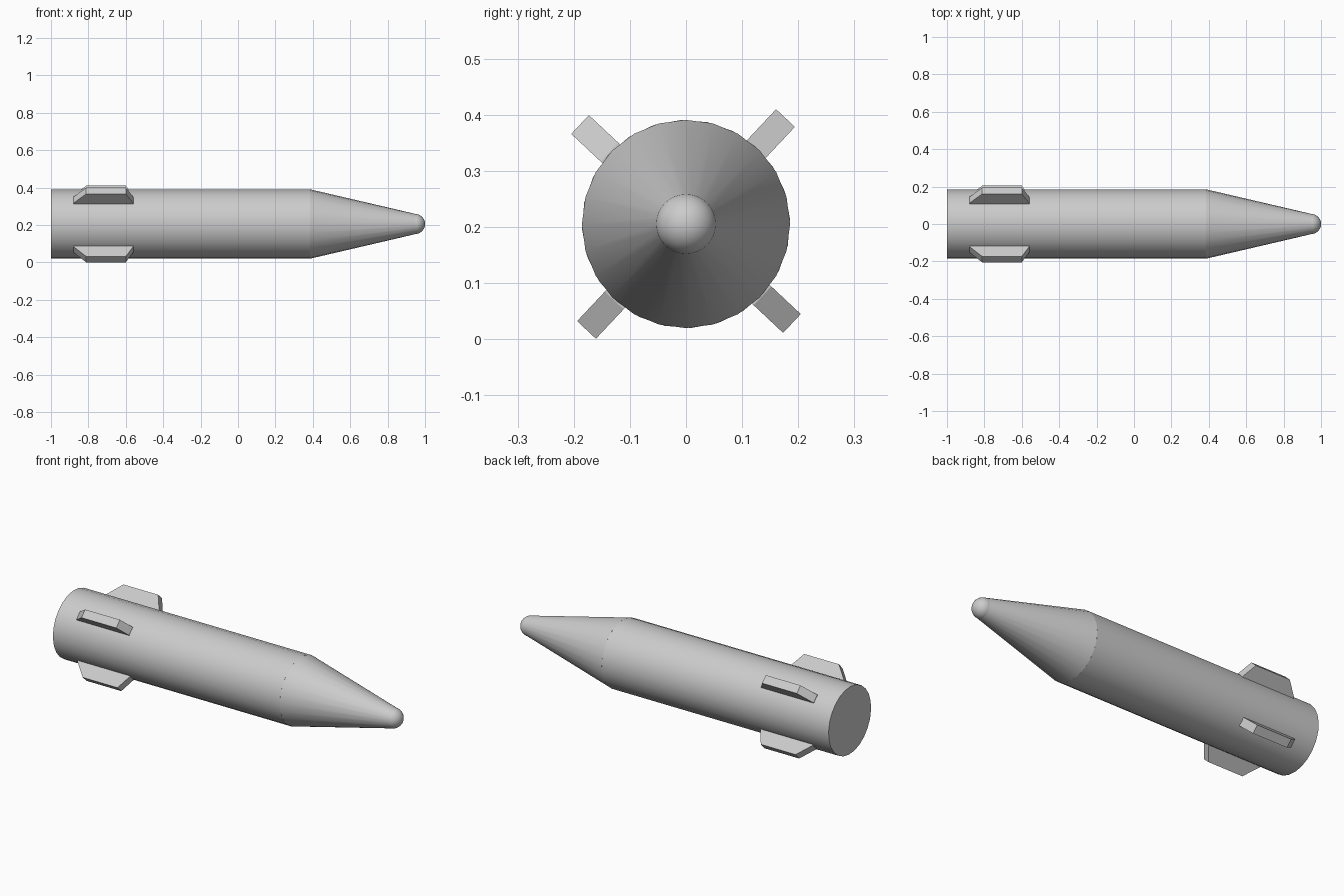
import bpy, bmesh
from math import radians, pi
from mathutils import Matrix, Vector

if "Cube" in bpy.data.objects:
    bpy.data.objects.remove(bpy.data.objects["Cube"])

AXIS_Z = 0.2055   # height of the rocket's long axis
RADIUS = 0.1855


def finish(name, bm, angle=None):
    bmesh.ops.recalc_face_normals(bm, faces=bm.faces)
    mesh = bpy.data.meshes.new(name)
    bm.to_mesh(mesh)
    bm.free()
    ob = bpy.data.objects.new(name, mesh)
    ob.location.z = AXIS_Z
    bpy.context.collection.objects.link(ob)
    if angle:
        bpy.ops.object.select_all(action='DESELECT')
        ob.select_set(True)
        bpy.context.view_layer.objects.active = ob
        bpy.ops.object.shade_smooth_by_angle(angle=radians(angle))
    return ob


def tube(name, x0, x1, r0, r1, spin):
    # Capped cylinder or cone lying along x
    bm = bmesh.new()
    m = (Matrix.Translation(((x0 + x1) / 2, 0, 0)) @ Matrix.Rotation(radians(spin), 4, 'X')
         @ Matrix.Rotation(pi / 2, 4, 'Y'))
    bmesh.ops.create_cone(bm, cap_ends=True, segments=24, radius1=r0, radius2=r1,
                          depth=x1 - x0, matrix=m)
    return finish(name, bm, 35)


# Body and nose
tube("body", -1.0, 0.385, RADIUS, RADIUS, 3)
tube("nose_cone", 0.385, 0.957, RADIUS, 0.052, 0)

# Rounded nose tip
bm = bmesh.new()
bmesh.ops.create_uvsphere(bm, u_segments=32, v_segments=16, radius=0.054,
                          matrix=Matrix.Translation((0.946, 0, 0)) @ Matrix.Rotation(pi / 2, 4, 'Y'))
finish("nose_tip", bm, 35)

# Four tapered tail fins: side profile as (x, distance from axis)
PROFILE = [(-0.88, 0.14), (-0.88, 0.185), (-0.812, 0.259),
           (-0.6, 0.259), (-0.56, 0.213), (-0.56, 0.14)]
PROFILE = [(-0.88, 0.14), (-0.88, 0.187), (-0.812, 0.259),
           (-0.6, 0.259), (-0.56, 0.187), (-0.56, 0.14)][:]
THICK = 0.046
for i in range(4):
    bm = bmesh.new()
    face = bm.faces.new([bm.verts.new((x, r, -THICK / 2)) for x, r in PROFILE])
    ext = bmesh.ops.extrude_face_region(bm, geom=[face])
    bmesh.ops.translate(bm, vec=Vector((0, 0, THICK)),
                        verts=[v for v in ext["geom"] if isinstance(v, bmesh.types.BMVert)])
    bm.transform(Matrix.Rotation(radians(46.8 + 90 * i), 4, 'X'))
    finish(f"tail_fin_{i + 1}", bm)
